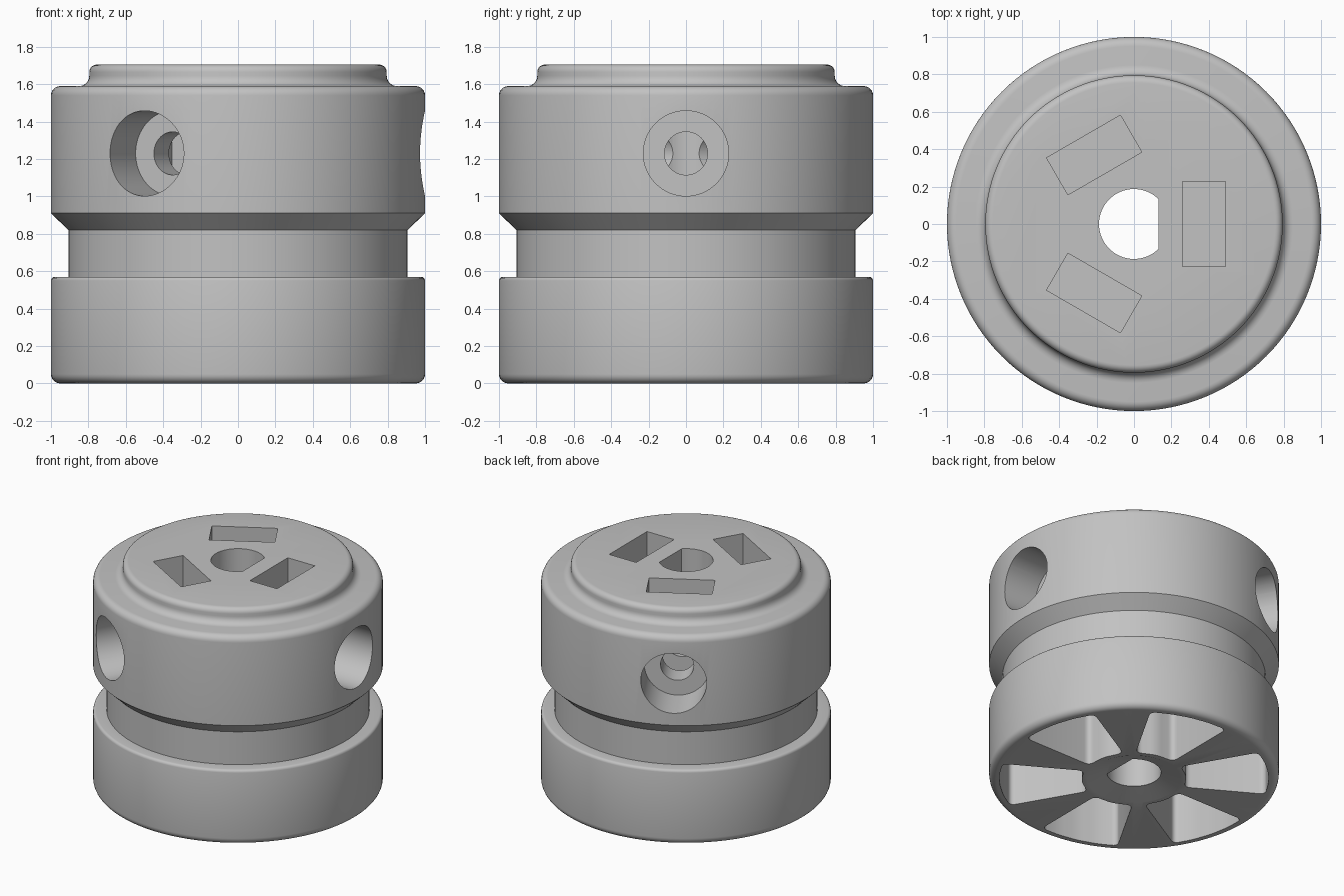
import bpy, bmesh
from math import sin, cos, pi, radians, acos
from mathutils import Matrix, Vector

cube = bpy.data.objects.get("Cube")
if cube:
    bpy.data.objects.remove(cube, do_unlink=True)

grey = bpy.data.materials.new("plain grey")
grey.use_nodes = True
colour = (0.54, 0.54, 0.54, 1)
grey.diffuse_color = colour
grey.node_tree.nodes["Principled BSDF"].inputs["Base Color"].default_value = colour

SEGMENTS = 128


def make_object(name, bm):
    bmesh.ops.recalc_face_normals(bm, faces=bm.faces)
    mesh = bpy.data.meshes.new(name)
    bm.to_mesh(mesh)
    bm.free()
    obj = bpy.data.objects.new(name, mesh)
    mesh.materials.append(grey)
    bpy.context.collection.objects.link(obj)
    return obj


def fillet(cx, cz, radius, start, end, steps=6):
    """Arc points for a rounded edge, angles in degrees."""
    angles = [radians(start + (end - start) * i / steps) for i in range(steps + 1)]
    return [(cx + radius * cos(a), cz + radius * sin(a)) for a in angles]


def lathe(name, profile, segments=SEGMENTS):
    """Turn a (radius, height) profile around z and cap both ends."""
    bm = bmesh.new()
    rings = [[bm.verts.new((r * cos(2 * pi * i / segments), r * sin(2 * pi * i / segments), z))
              for i in range(segments)] for r, z in profile]
    for low, high in zip(rings, rings[1:]):
        for i in range(segments):
            j = (i + 1) % segments
            bm.faces.new((low[i], low[j], high[j], high[i]))
    bm.faces.new(rings[0])
    bm.faces.new(rings[-1])
    return make_object(name, bm)


def prism(name, outline, z0, z1):
    """Extrude an (x, y) outline upwards."""
    bm = bmesh.new()
    face = bm.faces.new([bm.verts.new((x, y, z0)) for x, y in outline])
    top = bmesh.ops.extrude_face_region(bm, geom=[face])["geom"]
    bmesh.ops.translate(bm, vec=(0, 0, z1 - z0),
                        verts=[v for v in top if isinstance(v, bmesh.types.BMVert)])
    return make_object(name, bm)


def rounded(points, radius, steps=5):
    """Round the corners of an outline with quadratic curves."""
    result = []
    for i, p in enumerate(points):
        p = Vector(p)
        a = p + (Vector(points[i - 1]) - p).normalized() * radius
        b = p + (Vector(points[(i + 1) % len(points)]) - p).normalized() * radius
        for k in range(steps + 1):
            t = k / steps
            result.append(a * (1 - t) ** 2 + p * 2 * t * (1 - t) + b * t ** 2)
    return result


def cut(target, cutter):
    mod = target.modifiers.new(cutter.name, "BOOLEAN")
    mod.operation = "DIFFERENCE"
    mod.solver = "EXACT"
    mod.object = cutter
    bpy.context.view_layer.objects.active = target
    bpy.ops.object.modifier_apply(modifier=mod.name)
    bpy.data.objects.remove(cutter, do_unlink=True)


# Turned body: lower drum, groove, chamfered upper drum, raised cap
profile = (fillet(0.95, 0.05, 0.05, -90, 0) + fillet(0.98, 0.55, 0.02, 0, 90, 3)
           + [(0.907, 0.57), (0.907, 0.82), (1, 0.91)]
           + fillet(0.95, 1.54, 0.05, 0, 90)
           + fillet(0.85, 1.645, 0.055, 270, 180)
           + fillet(0.755, 1.665, 0.04, 0, 90))
body = lathe("hub_body", profile)

# Bore with one flat side
BORE = 0.187
half = acos(0.13 / BORE)
bore = [(BORE * cos(a), BORE * sin(a))
        for a in (half + (2 * pi - 2 * half) * i / 48 for i in range(49))]
cut(body, prism("shaft_bore", bore, -0.1, 1.9))
cut(body, lathe("bore_countersink", [(0.36, -0.015), (0.2, 0.05)], 64))

# Nut slots and stepped screw holes; the two slots away from the flat sit further out
for k, inside in enumerate((0.26, 0.312, 0.312)):
    turn = Matrix.Rotation(k * 2 * pi / 3, 4, "Z")
    outside = inside + 0.228
    slot = prism("nut_slot", [(inside, -0.228), (outside, -0.228),
                              (outside, 0.228), (inside, 0.228)], 1.0, 1.9)
    slot.data.transform(turn)
    cut(body, slot)
    place = turn @ Matrix.Translation((0, 0, 1.23)) @ Matrix.Rotation(pi / 2, 4, "Y")
    for name, radius, start, end in (("screw_hole", 0.115, 0.05, 0.8),
                                     ("screw_head_recess", 0.228, 0.7, 1.2)):
        hole = lathe(name, [(radius, start), (radius, end)], 64)
        hole.data.transform(place)
        cut(body, hole)

# Tapered pockets between the six spokes underneath
inner = [(0.365 * cos(radians(a)), 0.365 * sin(radians(a))) for a in (23, 0, -23)]
outer = [(0.93 * cos(radians(a)), 0.93 * sin(radians(a))) for a in (-18, -9, 0, 9, 18)]
for k in range(6):
    pocket = prism("spoke_pocket", rounded(inner + outer, 0.045), -0.1, 0.45)
    pocket.data.transform(Matrix.Rotation(radians(15 + 60 * k), 4, "Z"))
    cut(body, pocket)

# Smooth turned surfaces with crisp edges
bpy.ops.object.select_all(action="DESELECT")
body.select_set(True)
bpy.context.view_layer.objects.active = body
bpy.ops.object.shade_smooth_by_angle(angle=radians(35))
